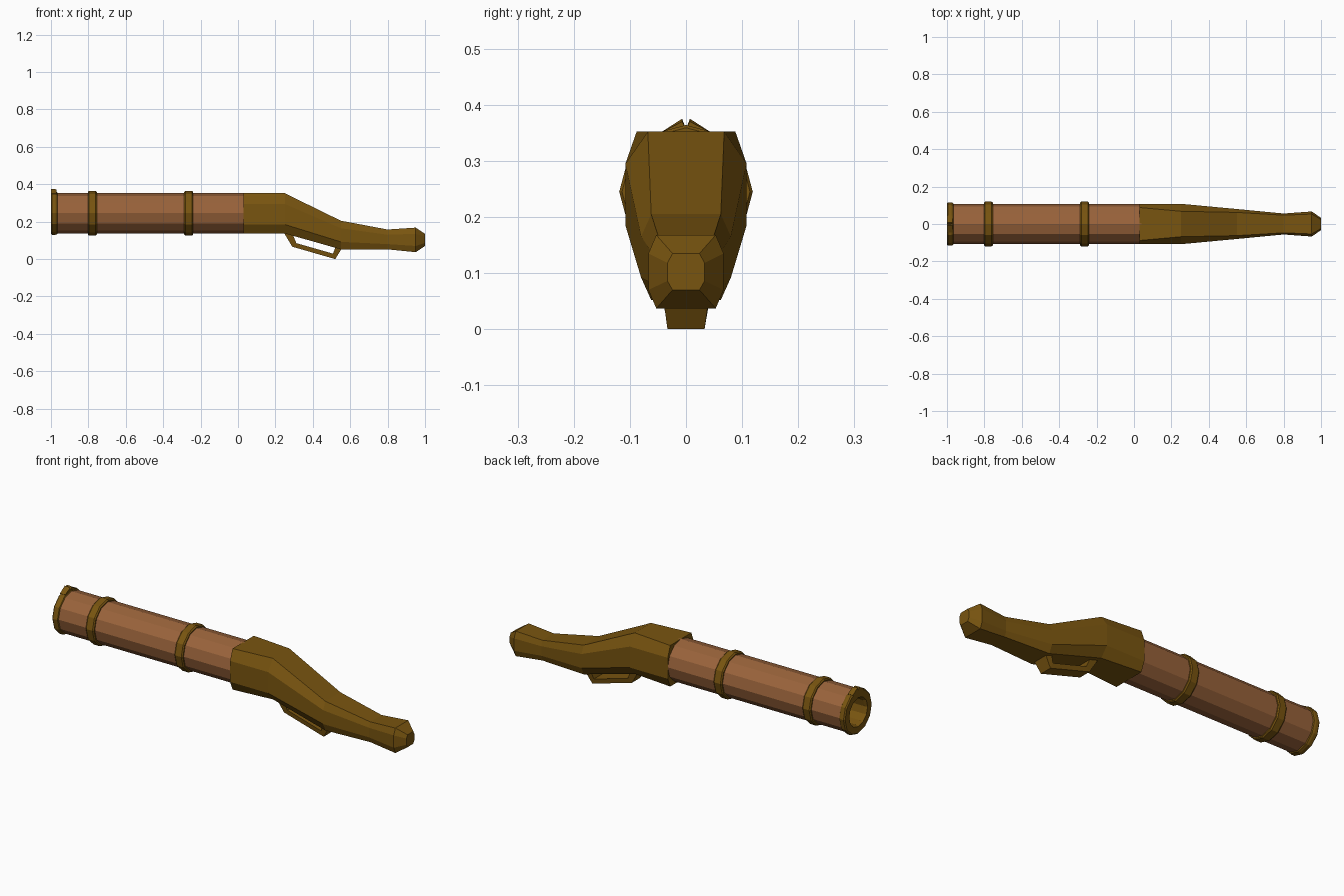
import bpy, bmesh, math

if "Cube" in bpy.data.objects:
    bpy.data.objects.remove(bpy.data.objects["Cube"])

AXIS_Z = 0.245


def material(name, rgb):
    m = bpy.data.materials.new(name)
    m.diffuse_color = (*rgb, 1)
    m.use_nodes = True
    m.node_tree.nodes["Principled BSDF"].inputs["Base Color"].default_value = m.diffuse_color
    return m


wood = material("red_wood", (0.32, 0.125, 0.043))
brass = material("dark_brass", (0.19, 0.09, 0.005))


def finish(name, bm, mat):
    bmesh.ops.recalc_face_normals(bm, faces=bm.faces)
    me = bpy.data.meshes.new(name)
    bm.to_mesh(me)
    bm.free()
    me.materials.append(mat)
    ob = bpy.data.objects.new(name, me)
    bpy.context.collection.objects.link(ob)
    return ob


def loft(name, rings, mat, closed=False, caps=(True, True)):
    """Skin a list of equally long point rings."""
    bm = bmesh.new()
    vs = [[bm.verts.new(p) for p in r] for r in rings]
    n = len(vs[0])
    for a, b in zip(vs, vs[1:] + (vs[:1] if closed else [])):
        for i in range(n):
            j = (i + 1) % n
            bm.faces.new((a[i], a[j], b[j], b[i]))
    if not closed:
        for ring, cap in ((vs[0], caps[0]), (vs[-1], caps[1])):
            if cap:
                bm.faces.new(ring)
    return finish(name, bm, mat)


def lathe(name, profile, mat, closed=False, caps=(False, False)):
    """Twelve-sided turning around the barrel axis, profile = (x, radius)."""
    rings = [[(x, r * math.cos(k * math.pi / 6), AXIS_Z + r * math.sin(k * math.pi / 6))
              for k in range(12)] for x, r in profile]
    return loft(name, rings, mat, closed, caps)


# Barrel tube
lathe("barrel", [(-0.975, 0.108), (0.04, 0.108)], wood)

# Muzzle ring with the bore behind it
lathe("muzzle", [(-0.963, 0.105), (-0.968, 0.113), (-0.978, 0.116), (-0.994, 0.116),
                 (-1.0, 0.11), (-1.0, 0.076), (-0.985, 0.07), (-0.8, 0.07)],
      brass, caps=(False, True))

# Barrel bands with chamfered edges
for i, x in enumerate((-0.779, -0.264)):
    lathe(f"barrel_band_{i + 1}", [(x - 0.024, 0.104), (x - 0.024, 0.114), (x - 0.018, 0.119),
                                   (x + 0.018, 0.119), (x + 0.024, 0.114), (x + 0.024, 0.104)],
          brass, closed=True)

# Notched front sight, one leaf per side
for side, s in (("left", -1), ("right", 1)):
    leaf = [(0.046, 0.350), (0.007, 0.375), (0.0, 0.357), (0.0, 0.335), (0.04, 0.335)]
    back = [(y, min(z, 0.37)) for y, z in leaf]
    loft(f"front_sight_{side}", [[(-1.0, s * y, z) for y, z in leaf],
                                 [(-0.98, s * y, z) for y, z in leaf],
                                 [(-0.97, s * y, z) for y, z in back]], brass)

# Stock: x, top z, upper side z, lower side z, bottom z, flat half width, side half width
sections = [
    (0.03, 0.352, 0.295, 0.185, 0.137, 0.088, 0.108),
    (0.25, 0.352, 0.295, 0.185, 0.137, 0.068, 0.108),
    (0.55, 0.205, 0.165, 0.092, 0.052, 0.062, 0.080),
    (0.80, 0.158, 0.130, 0.080, 0.052, 0.047, 0.056),
    (0.95, 0.168, 0.135, 0.070, 0.037, 0.053, 0.067),
    (1.00, 0.135, 0.118, 0.086, 0.070, 0.024, 0.033),
]
loft("stock", [[(x, w, t), (x, h, u), (x, h, l), (x, w, b),
                (x, -w, b), (x, -h, l), (x, -h, u), (x, -w, t)]
               for x, t, u, l, b, w, h in sections], brass)

# Trigger guard: an open strap under the stock, narrower at the bottom
outer = [(0.24, 0.150), (0.29, 0.066), (0.52, 0.0), (0.56, 0.065)]
inner = [(0.285, 0.150), (0.312, 0.085), (0.508, 0.029), (0.525, 0.075)]
widths = [0.042, 0.033, 0.033, 0.042]
loft("trigger_guard", [[(ox, -w, oz), (ox, w, oz), (ix, w + 0.004, iz), (ix, -w - 0.004, iz)]
                       for (ox, oz), (ix, iz), w in zip(outer, inner, widths)], brass)
